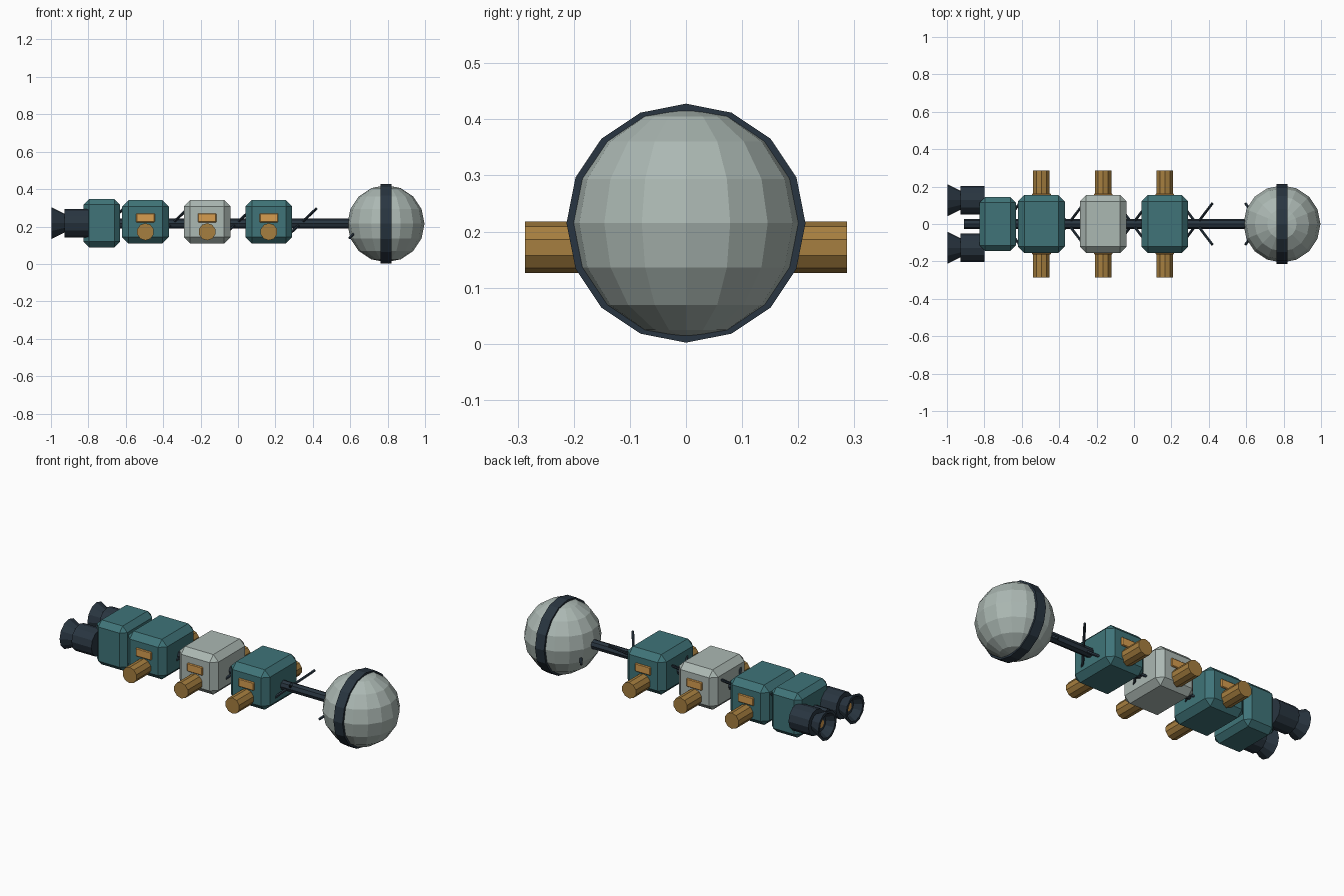
import bpy, bmesh, math
from mathutils import Vector, Matrix

if "Cube" in bpy.data.objects:
    bpy.data.objects.remove(bpy.data.objects["Cube"])

ZC = 0.217  # height of the main axis


def material(name, rgb):
    m = bpy.data.materials.new(name)
    m.diffuse_color = (*rgb, 1)
    m.use_nodes = True
    m.node_tree.nodes["Principled BSDF"].inputs["Base Color"].default_value = m.diffuse_color
    return m


TEAL = material("teal", (0.05, 0.175, 0.19))
GREY = material("pale grey", (0.41, 0.48, 0.45))
NAVY = material("dark navy", (0.022, 0.036, 0.052))
GOLD = material("gold", (0.38, 0.21, 0.05))
AMBER = material("amber", (0.68, 0.34, 0.08))


def finish(name, bm, mat):
    bmesh.ops.recalc_face_normals(bm, faces=bm.faces)
    me = bpy.data.meshes.new(name)
    bm.to_mesh(me)
    bm.free()
    me.materials.append(mat)
    ob = bpy.data.objects.new(name, me)
    bpy.context.collection.objects.link(ob)
    return ob


def box(name, center, size, mat, bevel):
    bm = bmesh.new()
    bmesh.ops.create_cube(bm, size=1)
    bmesh.ops.scale(bm, vec=size, verts=bm.verts)
    bmesh.ops.bevel(bm, geom=bm.edges[:], offset=bevel, segments=1, affect='EDGES')
    bmesh.ops.translate(bm, vec=center, verts=bm.verts)
    return finish(name, bm, mat)


def rod(name, a, b, radius, sides, mat):
    """Cylinder between two points; the first corner points up where possible."""
    a, b = Vector(a), Vector(b)
    d = (b - a).normalized()
    side = d.cross(Vector((0, 0, 1))).normalized()
    up = side.cross(d)
    bm = bmesh.new()
    ends = []
    for p in (a, b):
        ends.append([bm.verts.new(p + radius * (up * math.cos(t) + side * math.sin(t)))
                     for t in (2 * math.pi * i / sides for i in range(sides))])
        bm.faces.new(ends[-1])
    for i in range(sides):
        j = (i + 1) % sides
        bm.faces.new((ends[0][i], ends[0][j], ends[1][j], ends[1][i]))
    return finish(name, bm, mat)


def lathe_x(name, profile, y, z, sides, mat):
    """Revolve (x, radius) points about a line parallel to x."""
    bm = bmesh.new()
    rings = [[bm.verts.new((x, y + r * math.sin(t), z + r * math.cos(t)))
              for t in (2 * math.pi * i / sides for i in range(sides))]
             for x, r in profile]
    for p, q in zip(rings, rings[1:]):
        for i in range(sides):
            j = (i + 1) % sides
            bm.faces.new((p[i], p[j], q[j], q[i]))
    bm.faces.new(rings[0])
    bm.faces.new(rings[-1])
    return finish(name, bm, mat)


# central spine
rod("spine", (-0.91, 0, ZC), (0.62, 0, ZC), 0.027, 8, NAVY)

# cargo modules with side pods and windows
for n, (x, mat) in enumerate(((-0.495, TEAL), (-0.165, GREY), (0.165, TEAL)), 1):
    box(f"module_{n}", (x, 0, 0.225), (0.25, 0.31, 0.232), mat, 0.034)
    rod(f"side_pod_{n}", (x, -0.287, 0.172), (x, 0.287, 0.172), 0.046, 10, GOLD)
    for s, side in ((-1, "front"), (1, "back")):
        box(f"{side}_window_{n}", (x, s * 0.157, 0.246), (0.1, 0.012, 0.048), AMBER, 0.004)

# crossed truss rods along the spine
for n in range(5):
    x = -0.695 + n * 0.3435
    for s in (-1, 1):
        rod(f"truss_rod_{n + 1}_{'a' if s < 0 else 'b'}",
            (x - 0.083, -s * 0.11, ZC - 0.078), (x + 0.083, s * 0.11, ZC + 0.078),
            0.008, 6, NAVY)

# engine block and twin engines
box("engine_block", (-0.728, 0, 0.218), (0.195, 0.288, 0.258), TEAL, 0.03)
for s, side in ((-1, "front"), (1, "back")):
    y = s * 0.127
    lathe_x(f"{side}_engine",
            [(-0.80, 0.076), (-0.927, 0.076), (-0.927, 0.05), (-0.997, 0.085),
             (-0.997, 0.07), (-0.955, 0.045)], y, 0.218, 12, NAVY)
    rod(f"{side}_engine_glow", (-0.95, y, 0.218), (-0.958, y, 0.218), 0.024, 12, AMBER)

# crew sphere and its equipment band
bm = bmesh.new()
bmesh.ops.create_uvsphere(bm, u_segments=16, v_segments=8, radius=0.206,
                          matrix=Matrix.Translation((0.791, 0, 0.215)))
finish("crew_sphere", bm, GREY)
rod("sphere_band", (0.762, 0, 0.215), (0.82, 0, 0.215), 0.213, 16, NAVY)
